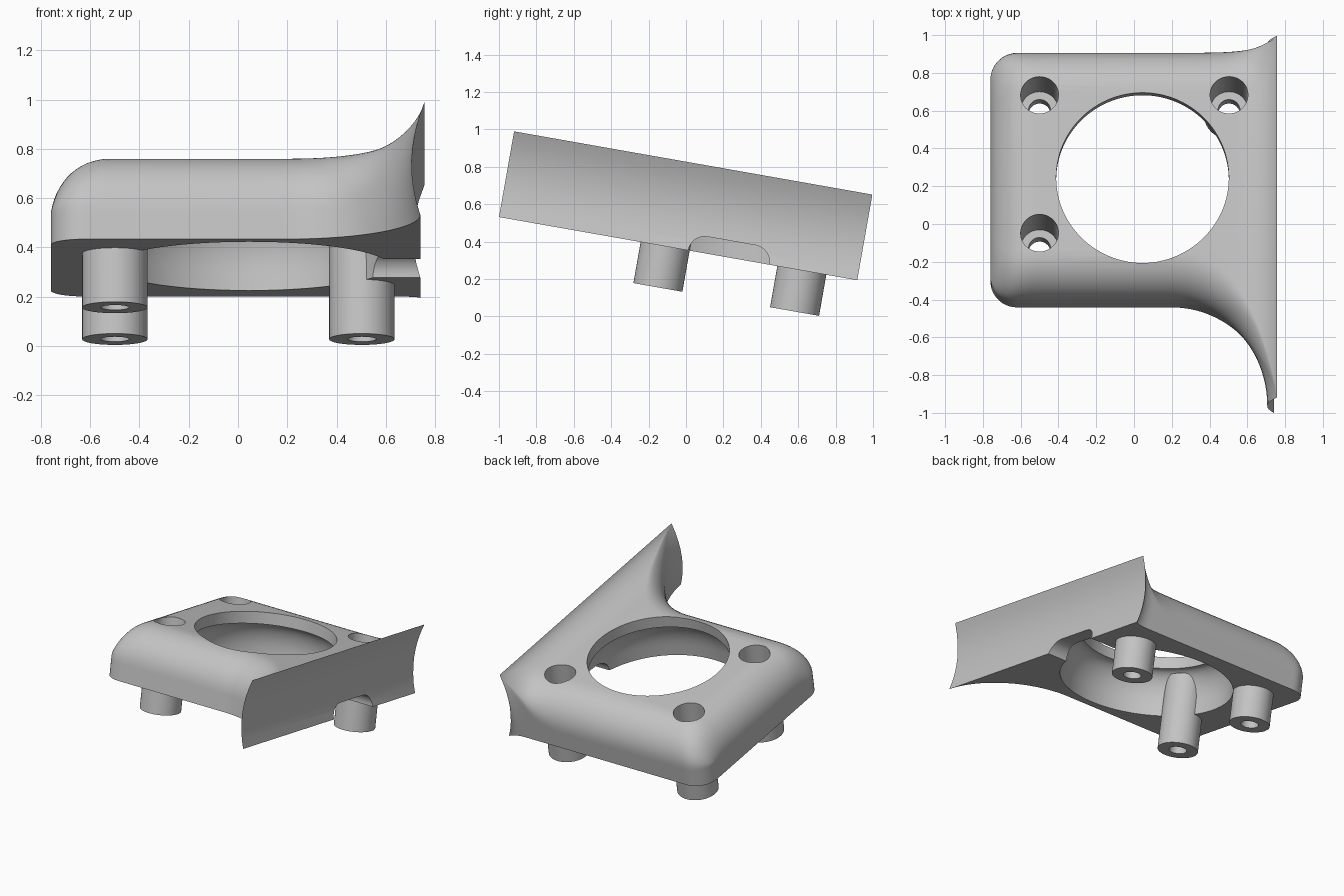
import bpy, bmesh, math
from mathutils import Matrix

if "Cube" in bpy.data.objects:
    bpy.data.objects.remove(bpy.data.objects["Cube"], do_unlink=True)

TILT = Matrix.Rotation(math.radians(-10), 4, 'X')
BASE, TOP, ROUND = 0.35, 0.72, 0.24
FRONT, BACK = -0.51, 0.832
HOLE = (0.045, 0.122)
BOSSES = [(-0.5, -0.175), (-0.5, 0.567), (0.503, 0.567)]

grey = bpy.data.materials.new("light grey plastic")
grey.use_nodes = True
grey.diffuse_color = (0.55, 0.55, 0.55, 1)
grey.node_tree.nodes["Principled BSDF"].inputs["Base Color"].default_value = (0.55, 0.55, 0.55, 1)


def make_object(name, bm):
    bmesh.ops.recalc_face_normals(bm, faces=bm.faces)
    mesh = bpy.data.meshes.new(name)
    bm.to_mesh(mesh)
    bm.free()
    mesh.materials.append(grey)
    obj = bpy.data.objects.new(name, mesh)
    bpy.context.collection.objects.link(obj)
    obj.matrix_world = TILT
    return obj


def lathe(name, profile, centre, steps=64):
    """Closed solid turned from (radius, height) points."""
    bm = bmesh.new()
    rings = [[bm.verts.new((centre[0] + r * math.cos(math.tau * i / steps),
                            centre[1] + r * math.sin(math.tau * i / steps), h))
              for i in range(steps)] for r, h in profile]
    for a, b in zip(rings, rings[1:]):
        for i in range(steps):
            j = (i + 1) % steps
            bm.faces.new((a[i], a[j], b[j], b[i]))
    bm.faces.new(rings[0])
    bm.faces.new(rings[-1])
    return make_object(name, bm)


def combine(target, tool, operation):
    mod = target.modifiers.new(operation, 'BOOLEAN')
    mod.operation, mod.object, mod.solver = operation, tool, 'EXACT'
    graph = bpy.context.evaluated_depsgraph_get()
    mesh = bpy.data.meshes.new_from_object(target.evaluated_get(graph))
    target.modifiers.clear()
    target.data = mesh
    bpy.data.objects.remove(tool, do_unlink=True)


def flare(t, start):
    """Concave fillet growth from 0 at start to 1 at t = 1."""
    s = max(0, (t - start) / (1 - start))
    return 1 - math.sqrt(max(0, 1 - s * s))


def section(front, back, top, rf, rb, rz):
    """Side profile with rounded top corners, from front foot to back foot."""
    half = []
    for side, r, sign in ((front, rf, 1), (back, rb, -1)):
        pts = [(side, BASE + (top - rz - BASE) * k / 8) for k in range(8)]
        for k in range(13):
            a = math.pi / 2 * k / 12
            pts.append((side + sign * r * (1 - math.cos(a)), top - rz + rz * math.sin(a)))
        half.append(pts)
    return half[0] + half[1][::-1]


# Housing: lofted sections from the rounded end to the flared concave wall
rings = []
for k in range(16):
    a = math.radians(88.5 * (1 - k / 15))
    x = -0.52 - ROUND * math.sin(a)
    over = max(0, -0.62 - x)
    inset = 0.14 - math.sqrt(max(0, 0.14 ** 2 - over ** 2))
    rz = ROUND * math.cos(a)
    pts = section(FRONT + inset, BACK - inset, TOP - ROUND + rz, ROUND, ROUND, rz)
    rings.append([(x, u, w) for u, w in pts])
for k in range(33):
    t = math.sin(math.pi / 2 * k / 32)
    rf = max(0.003, ROUND * (1 - t ** 4))
    rb = max(0.003, ROUND * (1 - flare(t, 0.8)))
    pts = section(FRONT - 0.567 * flare(t, 0), BACK + 0.036 * flare(t, 0.8),
                  TOP + 0.095 * flare(t, 0.65), rf, rb, rf)
    rings.append([(0.2 + t * (0.505 + 0.8 * (w - 0.56) ** 2), u, w) for u, w in pts])

bm = bmesh.new()
rings = [[bm.verts.new(p) for p in ring] for ring in rings]
n = len(rings[0])
for a, b in zip(rings, rings[1:]):
    for i in range(n):
        j = (i + 1) % n
        bm.faces.new((a[i], a[j], b[j], b[i]))
for ring in (rings[0], rings[-1]):
    for i in range(n // 2 - 1):
        bm.faces.new((ring[i], ring[i + 1], ring[n - 2 - i], ring[n - 1 - i]))
housing = make_object("housing", bm)

# Round opening with a wider domed cavity beneath
cavity = [(0.57, 0.2), (0.57, 0.43)]
for k in range(1, 11):
    a = math.pi / 2 * k / 10
    cavity.append((0.457 + 0.113 * math.cos(a), 0.43 + 0.21 * math.sin(a)))
cavity += [(0.457, 0.9)]
combine(housing, lathe("cavity_cutter", cavity, HOLE, 128), 'DIFFERENCE')

# Cable notch through the foot of the wall
outline = [(-0.05, 0.2)]
for centre, start in ((0.04, 180), (0.30, 90)):
    for k in range(9):
        a = math.radians(start - 90 * k / 8)
        outline.append((centre + 0.09 * math.cos(a), 0.35 + 0.09 * math.sin(a)))
outline.append((0.39, 0.2))
bm = bmesh.new()
face = bm.faces.new([bm.verts.new((0.4, u, w)) for u, w in outline])
side = bmesh.ops.extrude_face_region(bm, geom=[face])
bmesh.ops.translate(bm, vec=(0.6, 0, 0),
                    verts=[v for v in side["geom"] if isinstance(v, bmesh.types.BMVert)])
combine(housing, make_object("notch_cutter", bm), 'DIFFERENCE')

# Screw bosses with counterbored holes
for centre in BOSSES:
    combine(housing, lathe("boss", [(0.133, 0.127), (0.133, 0.62)], centre), 'UNION')
for centre in BOSSES:
    bore = [(0.058, 0), (0.058, 0.25), (0.1, 0.25), (0.1, 1)]
    combine(housing, lathe("bore_cutter", bore, centre), 'DIFFERENCE')

bpy.ops.object.select_all(action='DESELECT')
housing.select_set(True)
bpy.context.view_layer.objects.active = housing
bpy.ops.object.shade_smooth_by_angle(angle=math.radians(30))
